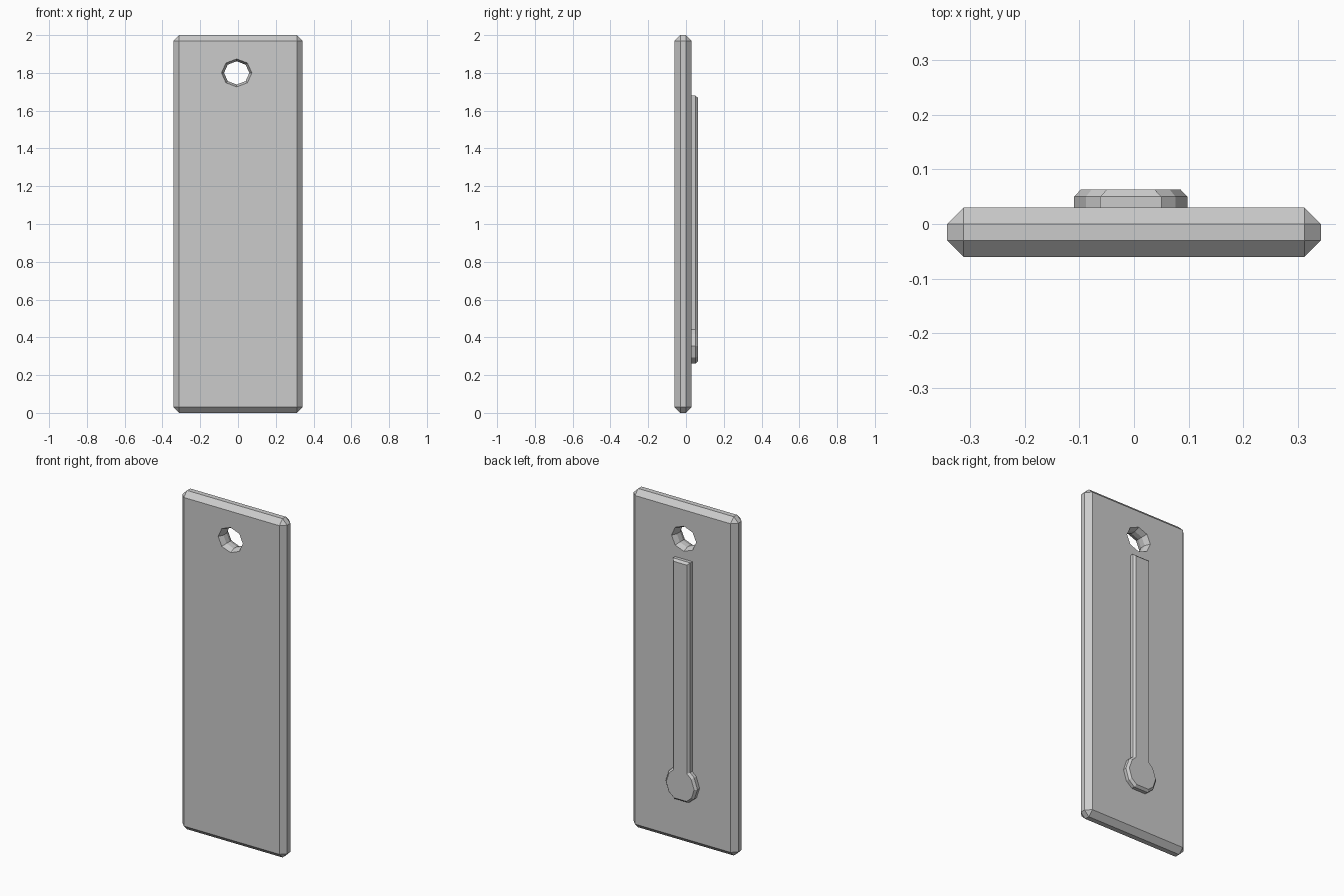
import bpy, bmesh
from math import sin, cos, pi, radians

if "Cube" in bpy.data.objects:
    bpy.data.objects.remove(bpy.data.objects["Cube"])


def make_object(name, bm):
    bmesh.ops.recalc_face_normals(bm, faces=bm.faces)
    mesh = bpy.data.meshes.new(name)
    bm.to_mesh(mesh)
    bm.free()
    obj = bpy.data.objects.new(name, mesh)
    bpy.context.collection.objects.link(obj)
    return obj


# Flat plate with chamfered edges
bm = bmesh.new()
bmesh.ops.create_cube(bm, size=1)
for v in bm.verts:
    v.co = (v.co.x * 0.684, v.co.y * 0.09 - 0.015, v.co.z * 2 + 1)
bmesh.ops.bevel(bm, geom=bm.edges[:], offset=0.03, offset_type='OFFSET',
                segments=1, profile=0.5, affect='EDGES')
plate = make_object("plate", bm)

# Eight-sided hole cutter, flared towards both faces
bm = bmesh.new()
rings = []
for y, r in ((-0.07, 0.085), (-0.03, 0.067), (0.0, 0.067), (0.04, 0.085)):
    rings.append([bm.verts.new((-0.007 + r * cos(i * pi / 4), y,
                                1.8 + 0.92 * r * sin(i * pi / 4)))
                  for i in range(8)])
for a, b in zip(rings, rings[1:]):
    for i in range(8):
        j = (i + 1) % 8
        bm.faces.new((a[i], a[j], b[j], b[i]))
bm.faces.new(rings[0])
bm.faces.new(rings[-1])
cutter = make_object("hole_cutter", bm)
cutter.hide_render = True

cut = plate.modifiers.new("hole", 'BOOLEAN')
cut.operation = 'DIFFERENCE'
cut.solver = 'EXACT'
cut.object = cutter
bpy.context.view_layer.objects.active = plate
bpy.ops.object.modifier_apply(modifier=cut.name)
bpy.data.objects.remove(cutter)

# Raised thermometer-shaped strip on the back: stem plus round bulb
cx, cz, r, half = -0.006, 0.354, 0.104, 0.056
side = [(half, 1.68)] + [(r * cos(radians(a)), cz + r * sin(radians(a)))
                         for a in (57.4, 38, 0, -36, -64)]
outline = side + [(-x, z) for x, z in reversed(side)]
bm = bmesh.new()
base = bm.faces.new([bm.verts.new((cx + x, 0.025, z)) for x, z in outline])
ext = bmesh.ops.extrude_face_region(bm, geom=[base], use_keep_orig=True)
for v in ext["geom"]:
    if isinstance(v, bmesh.types.BMVert):
        v.co.y = 0.05
bmesh.ops.recalc_face_normals(bm, faces=bm.faces)
top = max(bm.faces, key=lambda f: f.calc_center_median().y)
bmesh.ops.inset_region(bm, faces=[top], thickness=0.012, depth=0.013,
                       use_even_offset=True)
make_object("raised_strip", bm)
